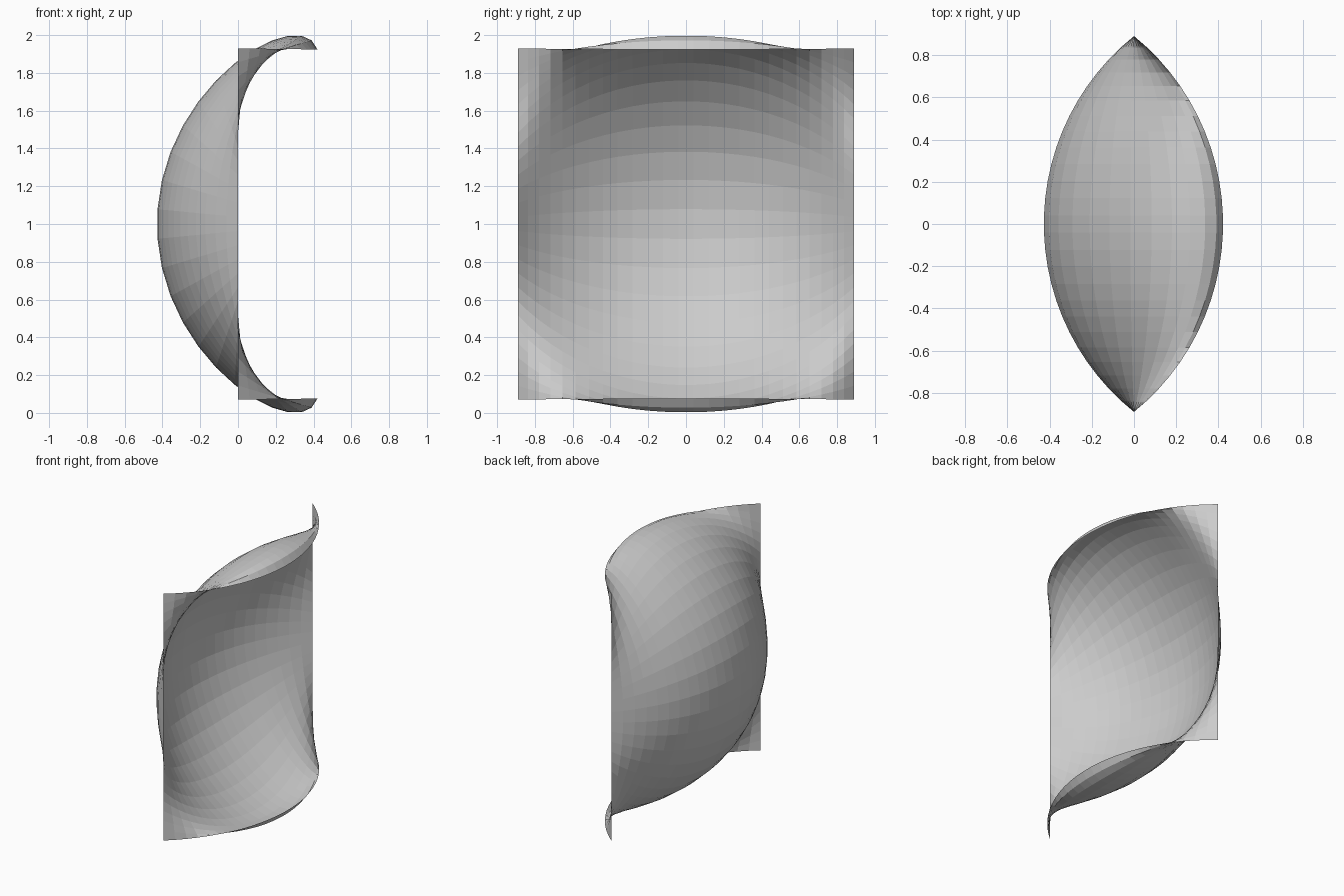
import bpy, bmesh
from math import sin, cos, radians

if "Cube" in bpy.data.objects:
    bpy.data.objects.remove(bpy.data.objects["Cube"])

N = 25                    # bands in each direction
DEPTH = 0.43              # bulge of the sheet in x
HALF_Y, HALF_Z = 0.89, 0.93
PHI = radians(51.5)       # half angle of the lens arc seen from above
THETA = radians(112.5)    # half angle of the wrapped middle profile


def sheet_point(u, v):
    """u, v in -1..1: straight side edges blended into a curled middle."""
    phi, theta = u * PHI, v * THETA
    s = (cos(phi) - cos(PHI)) / (1 - cos(PHI))
    x = -DEPTH * s * cos(1.5 * theta)
    y = HALF_Y * sin(phi) / sin(PHI)
    z = 1 + s * sin(theta) + (1 - s) * HALF_Z * v
    return x, y, z


# Single curved sheet, flat shaded
bm = bmesh.new()
grid = [[bm.verts.new(sheet_point(2 * i / N - 1, 2 * j / N - 1))
         for j in range(N + 1)] for i in range(N + 1)]
for i in range(N):
    for j in range(N):
        bm.faces.new((grid[i][j], grid[i + 1][j],
                      grid[i + 1][j + 1], grid[i][j + 1]))
mesh = bpy.data.meshes.new("curved_sheet")
bm.to_mesh(mesh)
bm.free()
bpy.context.collection.objects.link(bpy.data.objects.new("curved_sheet", mesh))
